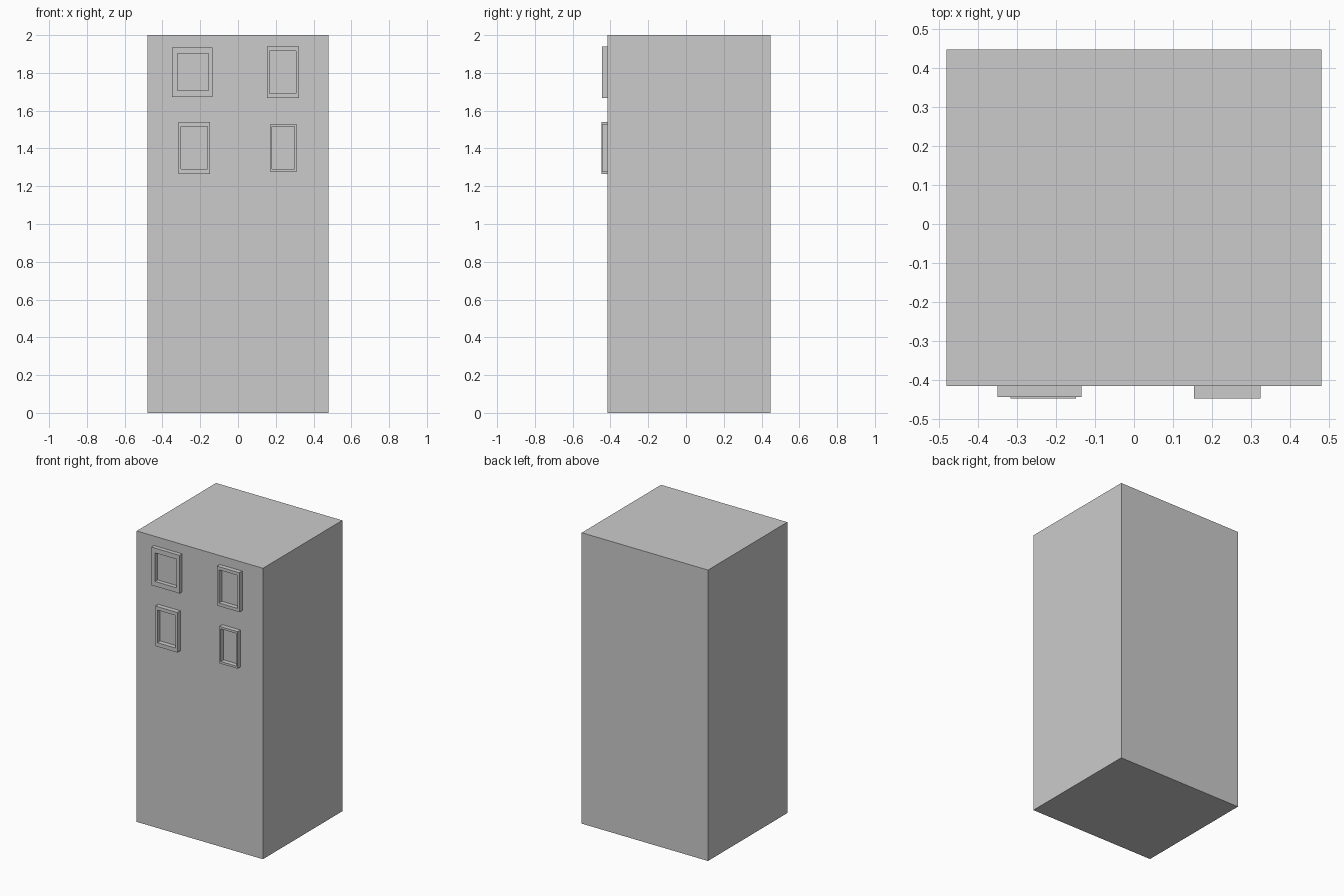
import bpy, bmesh

if "Cube" in bpy.data.objects:
    bpy.data.objects.remove(bpy.data.objects["Cube"])

WALL_Y = -0.415   # front face of the tower
BACK_Y = 0.447


def make_object(name, bm):
    bmesh.ops.recalc_face_normals(bm, faces=bm.faces)
    mesh = bpy.data.meshes.new(name)
    bm.to_mesh(mesh)
    bm.free()
    obj = bpy.data.objects.new(name, mesh)
    bpy.context.collection.objects.link(obj)
    return obj


def box(name, x0, x1, y0, y1, z0, z1):
    bm = bmesh.new()
    bmesh.ops.create_cube(bm, size=1)
    for v in bm.verts:
        v.co.x = x1 if v.co.x > 0 else x0
        v.co.y = y1 if v.co.y > 0 else y0
        v.co.z = z1 if v.co.z > 0 else z0
    return make_object(name, bm)


def window_frame(name, outer, inner, front_y):
    """Rectangular ring standing proud of the wall; rects are x0, x1, z0, z1."""
    bm = bmesh.new()

    def loop(rect, y):
        x0, x1, z0, z1 = rect
        return [bm.verts.new((x, y, z)) for x, z in
                ((x0, z0), (x1, z0), (x1, z1), (x0, z1))]

    # cross-section loops: outer back, outer front, inner front, inner back
    loops = [loop(outer, WALL_Y), loop(outer, front_y),
             loop(inner, front_y), loop(inner, WALL_Y)]
    for k in range(4):
        a, b = loops[k], loops[(k + 1) % 4]
        for i in range(4):
            j = (i + 1) % 4
            bm.faces.new((a[i], a[j], b[j], b[i]))
    return make_object(name, bm)


# Plain tower block
box("tower_body", -0.48, 0.48, WALL_Y, BACK_Y, 0, 2)

# Four slightly irregular window frames on the front
window_frame("window_frame_upper_left", (-0.349, -0.134, 1.673, 1.935),
             (-0.321, -0.157, 1.706, 1.902), -0.443)
window_frame("window_frame_upper_right", (0.153, 0.323, 1.668, 1.939),
             (0.168, 0.308, 1.69, 1.917), -0.446)
window_frame("window_frame_lower_left", (-0.316, -0.148, 1.265, 1.54),
             (-0.301, -0.162, 1.292, 1.516), -0.447)
window_frame("window_frame_lower_right", (0.171, 0.309, 1.276, 1.53),
             (0.181, 0.299, 1.291, 1.515), -0.446)
